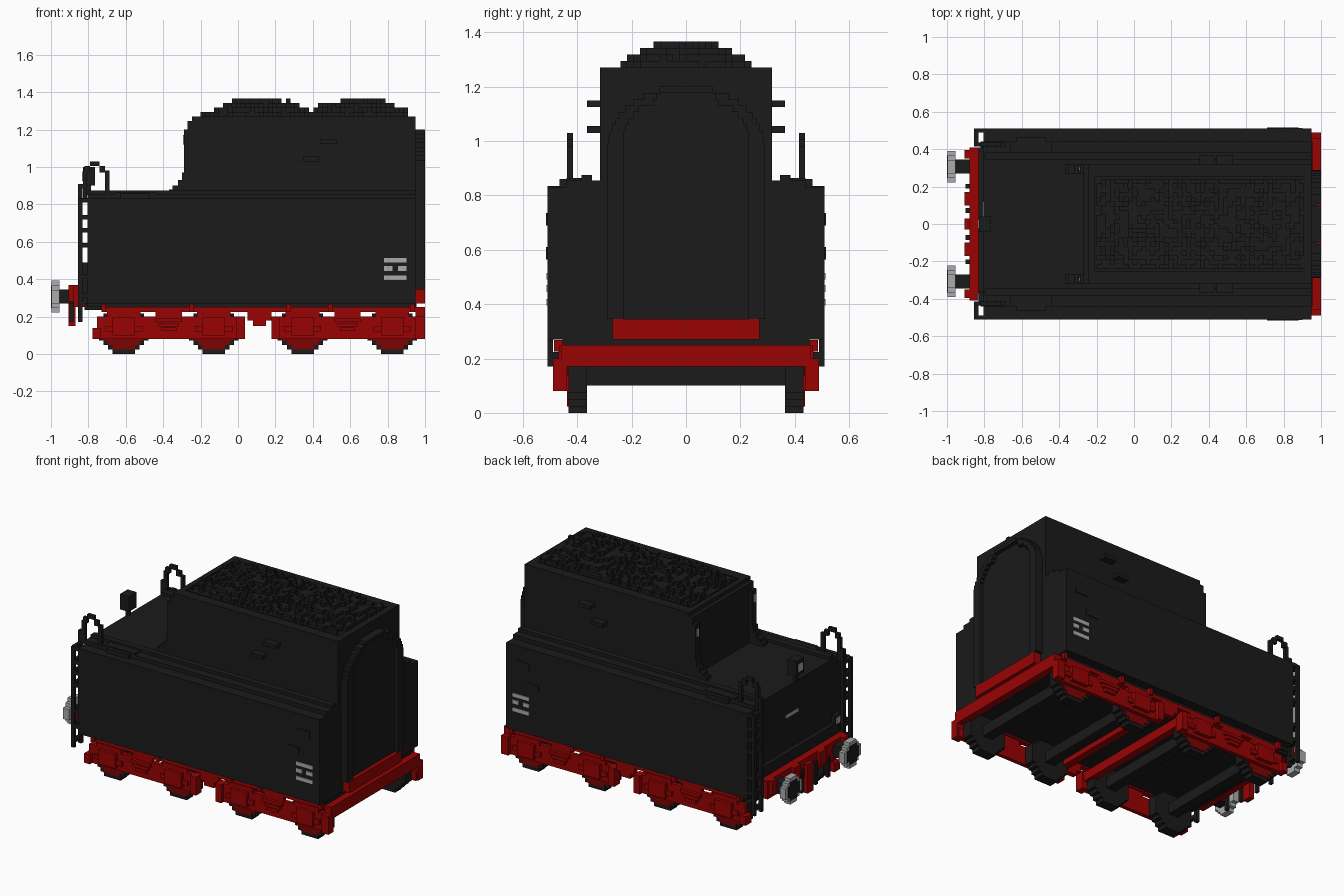
import bpy
import bmesh
import math
import random

random.seed(4)
VOXEL = 2 / 83

default_cube = bpy.data.objects.get("Cube")
if default_cube:
    bpy.data.objects.remove(default_cube)


def make_material(name, red, green, blue):
    material = bpy.data.materials.new(name)
    material.use_nodes = True
    colour = (red, green, blue, 1)
    material.diffuse_color = colour
    shader = material.node_tree.nodes["Principled BSDF"]
    shader.inputs["Base Color"].default_value = colour
    shader.inputs["Roughness"].default_value = .8
    return material


BLACK = make_material("soot black", .0105, .0105, .0105)
RED = make_material("frame red", .32, .001, .001)
DARK_RED = make_material("wheel red", .2, .001, .001)
SILVER = make_material("silver grey", .41, .41, .41)


def box(x0, x1, y0, y1, z0, z1):
    return (x0, x1), (y0, y1), (z0, z1)


def add(name, material, *boxes, mirror=False):
    """Build one object from axis-aligned boxes, optionally mirrored across y."""
    bm = bmesh.new()
    for xs, ys, zs in boxes:
        for side in ((1, -1) if mirror else (1,)):
            verts = bmesh.ops.create_cube(bm, size=1)["verts"]
            for v in verts:
                v.co.x = xs[v.co.x > 0]
                v.co.y = side * ys[v.co.y > 0]
                v.co.z = zs[v.co.z > 0]
    bmesh.ops.recalc_face_normals(bm, faces=bm.faces)
    mesh = bpy.data.meshes.new(name)
    bm.to_mesh(mesh)
    bm.free()
    mesh.materials.append(material)
    obj = bpy.data.objects.new(name, mesh)
    bpy.context.collection.objects.link(obj)


def stepped_disc(centre, height, radius, rows):
    """Horizontal slices of a blocky circle: (low, high, z low, z high)."""
    step = 2 * radius / rows
    for i in range(rows):
        z = -radius + i * step
        half = math.sqrt(radius ** 2 - (z + step / 2) ** 2)
        half = (math.floor(half / VOXEL) + .5) * VOXEL
        yield centre - half, centre + half, height + z, height + z + step


# Water tank with stepped shoulders
add("tank", BLACK,
    box(-.805, .95, -.455, .455, .25, .28),
    box(-.805, .95, -.51, .51, .27, .83),
    box(-.805, .95, -.44, .44, .83, .855))
add("deck_ridge", BLACK, box(-.8, .95, .345, .385, .85, .875), mirror=True)
add("water_filler", BLACK, box(-.66, -.44, .37, .44, .85, .865),
    box(-.63, -.47, .345, .465, .83, .86), mirror=True)
add("end_ledge", BLACK, box(-.832, -.8, -.41, .41, .27, .44))

# Coal bunker with stepped gussets at the foot of its front wall
add("bunker", BLACK, box(-.27, .95, -.317, .317, .84, 1.245))
foot_steps = [(-.37, .88), (-.35, .9), (-.32, .93), (-.3, .97), (-.29, 1.2)]
gussets = []
bottom = .84
for start, top in foot_steps:
    gussets.append(box(start, -.26, .27, .317, bottom, top))
    bottom = top
add("bunker_gusset", BLACK, *gussets, mirror=True)
add("bunker_marker", SILVER, box(-.294, -.289, .285, .305, 1.12, 1.17), mirror=True)
add("bunker_rim", BLACK,
    box(-.245, -.21, -.317, .317, 1.24, 1.27),
    box(.91, .95, -.317, .317, 1.24, 1.27),
    box(-.22, .92, -.317, -.25, 1.24, 1.27),
    box(-.22, .92, .25, .317, 1.24, 1.27))
add("bunker_step", BLACK, box(.35, .43, .31, .365, 1.03, 1.055),
    box(.44, .53, .31, .365, 1.125, 1.15), mirror=True)

# Two rough mounds of coal
coal = []
columns, lanes = 46, 20
for i in range(columns):
    x = -.2 + i * VOXEL
    for j in range(lanes):
        y = (j - lanes / 2) * VOXEL
        nearest = min(abs(x - .11), abs(x - .64))
        along = max(0, 1 - (nearest / .3) ** 2)
        across = max(0, 1 - ((y + VOXEL / 2) / .25) ** 2)
        level = round(along * across * 3.8 + random.uniform(-.8, .7))
        coal.append(box(x, x + VOXEL, y, y + VOXEL, 1.2, 1.27 + level * VOXEL))
add("coal", BLACK, *coal)


# Arched rear panel with a raised border
def arch(half_width, top, x0, x1, base):
    radius = half_width * .8
    spring = top - radius
    slices = [box(x0, x1, -half_width, half_width, base, spring)]
    rows = round(radius / VOXEL)
    for i in range(rows):
        z = i * radius / rows
        half = half_width * math.sqrt(1 - ((z + VOXEL * .4) / radius) ** 2)
        half = max(half, .1)
        slices.append(box(x0, x1, -half, half, spring + z, spring + z + radius / rows))
    return slices


add("rear_panel", BLACK, *arch(.29, 1.2, .94, .975, .345))
border = []
for xs, ys, zs in arch(.29, 1.2, .97, 1, .345):
    inner = 0 if zs[0] > 1.16 else min(.23, ys[1] - .05)
    if zs[1] > 1.14:
        inner = min(inner, .12)
    border.append((xs, (inner, ys[1]), zs))
add("rear_panel_border", BLACK, *border, mirror=True)
add("rear_kick_plate", RED, box(.94, 1, -.27, .27, .27, .345))
add("rear_beam", RED, box(.95, 1, -.46, .46, .17, .25))
add("rear_beam_end", RED, box(.95, 1, .44, .49, .08, .2), mirror=True)

# Underframe
add("floor", BLACK, box(-.82, .955, -.44, .44, .235, .27))
add("side_sill", RED, box(-.73, .95, .43, .465, .225, .25), mirror=True)
add("sill_bracket", RED,
    *[box(x, x + VOXEL, .45, .485, .225, .268) for x in (-.73, -.26, .26, .48, .92)],
    mirror=True)
add("centre_bracket", RED, box(.05, .18, .43, .465, .18, .23),
    box(.08, .15, .43, .465, .15, .18), mirror=True)

# Two bogies, each with two axles; inner is the end nearest the middle
for label, middle, inner in (("front", -.37, 1), ("rear", .585, -1)):
    frame = [box(middle - .385, middle + .385, .44, .465, .08, .2)]
    for end in (-1, 1):
        tip = middle + end * .385
        frame.append(box(tip - .022, tip + .022, .43, .49, .08, .2 if end == inner else .14))
    # Central spring pack
    for k in range(3):
        half = .07 - k * .015
        z = .19 - k * VOXEL
        frame.append(box(middle - half, middle + half, .46, .485, z - .02, z))
    frame.append(box(middle - .07, middle + .07, .44, .465, .19, .23))
    wheels, faces, axles, axle_boxes = [], [], [], []
    for end in (-1, 1):
        x = middle + end * .24
        for low, high, z0, z1 in stepped_disc(x, .133, .133, 11):
            wheels.append(box(low, high, .365, .433, z0, z1))
        # Red wheel centre inside the black tyre
        for low, high, z0, z1 in stepped_disc(x, .133, .109, 9):
            faces.append(box(low, high, .43, .437, z0, z1))
        axles.append(box(x - .035, x + .035, -.38, .38, .1, .17))
        axle_boxes.append(box(x - .06, x + .06, .46, .49, .1, .195))
        axle_boxes.append(box(x - .1, x + .1, .46, .48, .12, .15))
        axle_boxes.append(box(x - .09, x + .09, .44, .47, .19, .225))
    add(label + "_bogie_frame", RED, *frame, mirror=True)
    add(label + "_bogie_axle_boxes", RED, *axle_boxes, mirror=True)
    add(label + "_wheels", BLACK, *wheels, mirror=True)
    add(label + "_wheel_centres", DARK_RED, *faces, mirror=True)
    add(label + "_axles", BLACK, *axles)
    beam = middle + inner * .37
    add(label + "_bogie_cross_beam", RED,
        box(beam - .025, beam + .025, -.44, .44, .13, .19))

# Buffer beam, couplings and buffers
add("buffer_beam", RED, box(-.88, -.81, -.41, .41, .25, .37))
add("beam_bracket", RED, box(-.905, -.87, .1, .17, .28, .37),
    box(-.905, -.87, .35, .395, .28, .37), mirror=True)
add("coupling_hook", RED, box(-.905, -.87, -.03, .03, .15, .34))
add("brake_hose", BLACK, box(-.9, -.88, .06, .085, .17, .32),
    box(-.9, -.88, .19, .215, .17, .3), mirror=True)
add("buffer_shaft", BLACK, box(-.96, -.87, .27, .345, .27, .345), mirror=True)
for part, material, x0, x1, radius, rows in (
        ("buffer_plate", SILVER, -.997, -.955, .085, 7),
        ("buffer_centre", BLACK, -1, -.99, .0605, 5)):
    add(part, material, *[box(x0, x1, low, high, z0, z1) for low, high, z0, z1
                          in stepped_disc(.307, .307, radius, rows)], mirror=True)

# Ladders facing the coupling end, tied to the tank, and looped handrails
rungs, ties = [], []
for z in (.2, .3, .4, .57, .65, .72, .81):
    rungs.append(box(-.855, -.832, .42, .5, z, z + VOXEL))
    if z > .25:
        ties.append(box(-.835, -.8, .49, .51, z, z + VOXEL))
add("ladder", BLACK, box(-.855, -.832, .49, .51, .17, .83),
    box(-.855, -.832, .415, .437, .17, .91),
    box(-.855, -.806, .415, .437, .885, .91), *rungs, *ties, mirror=True)
add("handrail", BLACK, box(-.83, -.806, .415, .437, .83, .98),
    box(-.82, -.79, .415, .437, .97, 1.005), box(-.79, -.74, .415, .437, 1.005, 1.03),
    box(-.74, -.71, .415, .437, .97, 1.005), box(-.71, -.686, .415, .437, .83, .98),
    mirror=True)

# Lamp and fittings on the coupling end
add("lamp", BLACK, box(-.83, -.765, -.04, .04, .9, 1),
    box(-.81, -.785, -.012, .012, .85, .9))
add("lamp_glass", SILVER, box(-.833, -.829, -.024, .024, .925, .975))
add("end_plate", SILVER, box(-.809, -.803, -.01, .12, .65, .67))
add("end_lamp", BLACK, box(-.832, -.8, -.42, -.36, .42, .49))
add("end_lamp_glass", SILVER, box(-.836, -.83, -.41, -.37, .435, .475))

# Small plates and pale dashes on the tank sides
add("side_plate", BLACK, box(.78, .88, .505, .515, .69, .735),
    box(.71, .8, .505, .515, .565, .61), mirror=True)
dashes = [box(.78, .9, .508, .514, z, z + VOXEL) for z in (.395, .49)]
dashes += [box(x, x + .045, .508, .514, .445, .47) for x in (.78, .855)]
add("side_dashes", SILVER, *dashes, mirror=True)
